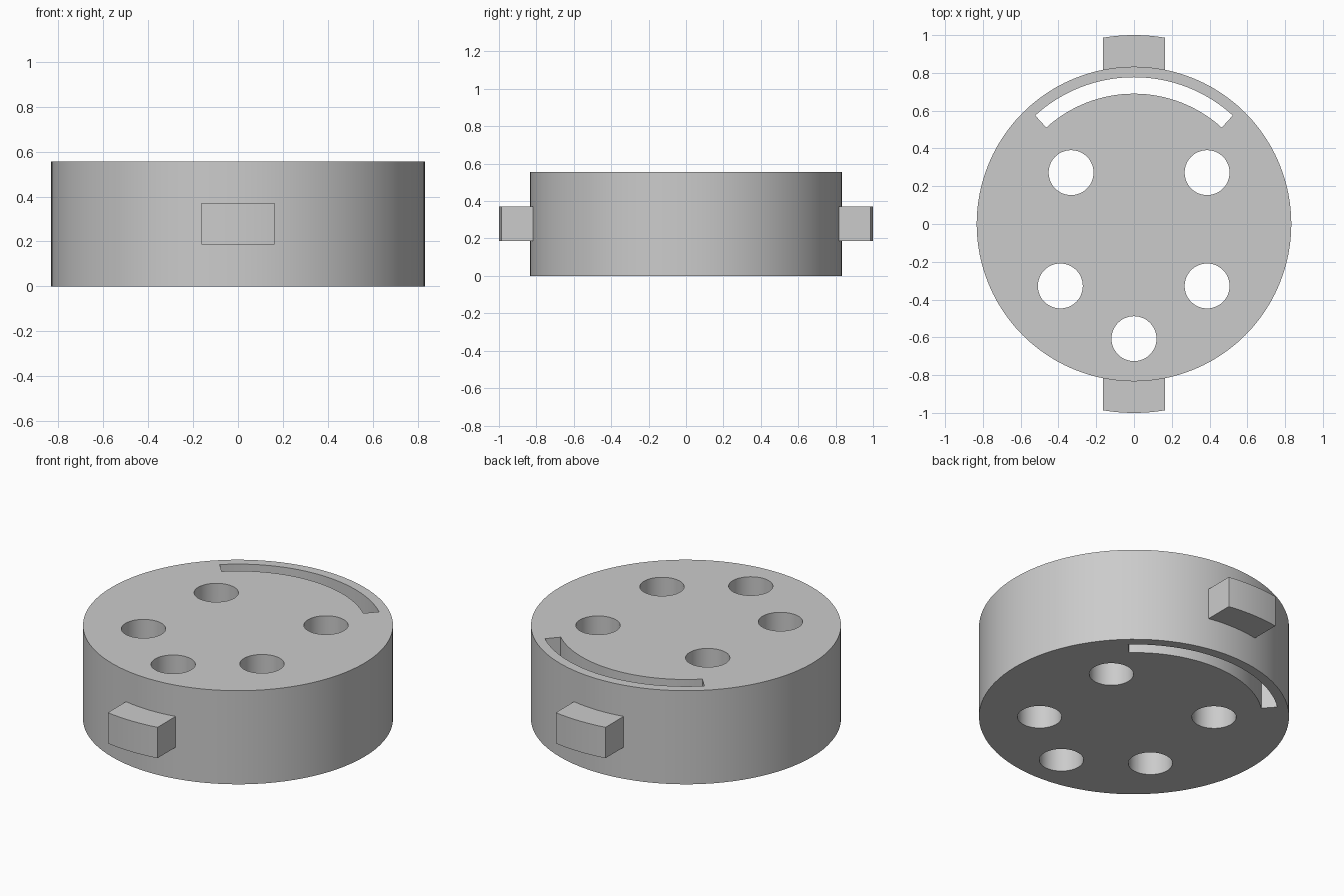
import bpy, bmesh, math

if "Cube" in bpy.data.objects:
    bpy.data.objects.remove(bpy.data.objects["Cube"])

HEIGHT = 0.555
RADIUS = 0.833

grey = bpy.data.materials.new("light_grey")
grey.diffuse_color = (0.6, 0.6, 0.6, 1)
grey.use_nodes = True
grey.node_tree.nodes["Principled BSDF"].inputs["Base Color"].default_value = grey.diffuse_color


def arc(r, a0, a1, n, cx=0, cy=0):
    """Points on an arc, angles in degrees, both ends included."""
    angles = [math.radians(a0 + (a1 - a0) * i / n) for i in range(n + 1)]
    return [(cx + r * math.cos(a), cy + r * math.sin(a)) for a in angles]


def circle(r, n, cx=0, cy=0):
    return arc(r, 0, 360, n, cx, cy)[:-1]


def prisms(name, outlines, z0, z1):
    """One object holding an upright prism for each outline."""
    bm = bmesh.new()
    for pts in outlines:
        low = [bm.verts.new((x, y, z0)) for x, y in pts]
        top = [bm.verts.new((x, y, z1)) for x, y in pts]
        bm.faces.new(low[::-1])
        bm.faces.new(top)
        n = len(pts)
        for i in range(n):
            j = (i + 1) % n
            bm.faces.new((low[i], low[j], top[j], top[i]))
    bmesh.ops.recalc_face_normals(bm, faces=bm.faces)
    mesh = bpy.data.meshes.new(name)
    bm.to_mesh(mesh)
    bm.free()
    mesh.materials.append(grey)
    obj = bpy.data.objects.new(name, mesh)
    bpy.context.collection.objects.link(obj)
    return obj


def smooth(obj):
    bpy.ops.object.select_all(action='DESELECT')
    obj.select_set(True)
    bpy.context.view_layer.objects.active = obj
    bpy.ops.object.shade_smooth_by_angle(angle=math.radians(30))


# Round body
body = prisms("disc_body", [circle(RADIUS, 96)], 0, HEIGHT)

# Through holes and curved slot
holes = [(-0.333, 0.272), (0.387, 0.272), (-0.39, -0.328), (0.387, -0.328), (0, -0.607)]
outlines = [circle(0.119, 48, x, y) for x, y in holes]
outlines.append(arc(0.777, 47.7, 132.3, 32) + arc(0.69, 132.3, 47.7, 32))
cutter = prisms("hole_cutter", outlines, -0.1, HEIGHT + 0.1)
cutter.hide_render = True
cut = body.modifiers.new("holes", 'BOOLEAN')
cut.operation = 'DIFFERENCE'
cut.solver = 'EXACT'
cut.object = cutter
bpy.context.view_layer.objects.active = body
body.select_set(True)
bpy.ops.object.modifier_apply(modifier="holes")
bpy.data.objects.remove(cutter)
smooth(body)

# Side tabs with rounded outer ends
half = 0.163
for name, s in (("back_tab", 1), ("front_tab", -1)):
    a = math.degrees(math.acos(half))
    pts = arc(1.0, a, 180 - a, 12) + [(-half, 0.805), (half, 0.805)]
    smooth(prisms(name, [[(x, s * y) for x, y in pts]], 0.187, 0.37))
